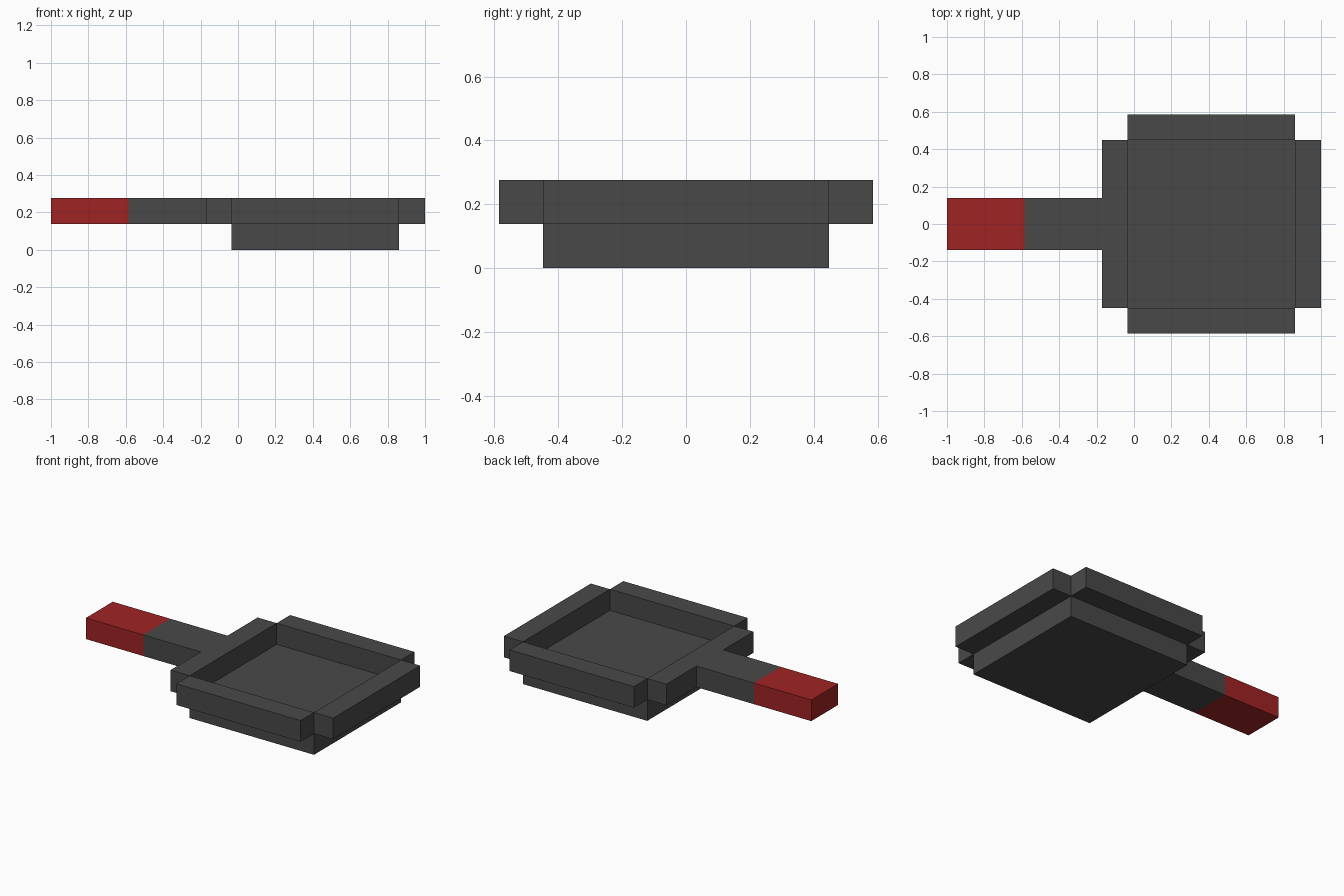
import bpy, bmesh
from mathutils import Vector

if "Cube" in bpy.data.objects:
    bpy.data.objects.remove(bpy.data.objects["Cube"], do_unlink=True)

U = 2 / 14.5          # wall thickness, the unit every part is built on
HALF = 3.25 * U       # half the width of the square pan
CX = 1 - U - HALF     # centre of the pan along x


def material(name, rgb):
    mat = bpy.data.materials.new(name)
    mat.use_nodes = True
    mat.diffuse_color = (*rgb, 1)
    mat.node_tree.nodes["Principled BSDF"].inputs["Base Color"].default_value = (*rgb, 1)
    return mat


iron = material("dark iron", (0.066, 0.066, 0.066))
red = material("red grip", (0.35, 0.0176, 0.0176))


def box(name, low, high, mat, open_sides=()):
    """Box between two corners; open_sides are directions of joined faces to leave out."""
    low, high = Vector(low), Vector(high)
    bm = bmesh.new()
    bmesh.ops.create_cube(bm, size=1)
    bm.normal_update()
    hidden = [f for f in bm.faces if any(f.normal.dot(Vector(d)) > 0.9 for d in open_sides)]
    bmesh.ops.delete(bm, geom=hidden, context="FACES")
    bmesh.ops.scale(bm, vec=high - low, verts=bm.verts)
    bmesh.ops.translate(bm, vec=(low + high) / 2, verts=bm.verts)
    mesh = bpy.data.meshes.new(name)
    bm.to_mesh(mesh)
    bm.free()
    mesh.materials.append(mat)
    obj = bpy.data.objects.new(name, mesh)
    bpy.context.collection.objects.link(obj)
    return obj


# Solid square base whose top is the cooking floor
box("pan_base", (CX - HALF, -HALF, 0), (CX + HALF, HALF, U), iron)

# Four raised walls just outside the base, leaving notched corners
for name, sx, sy in (("left", 1, 0), ("right", -1, 0), ("back", 0, 1), ("front", 0, -1)):
    mid = Vector((CX + sx * (HALF + U / 2), sy * (HALF + U / 2), 1.5 * U))
    half = Vector((U / 2 if sx else HALF, U / 2 if sy else HALF, U / 2))
    box(name + "_wall", mid - half, mid + half, iron)

# Handle shaft and coloured grip
box("handle_shaft", (-1 + 3 * U, -U, U), (-1 + 6 * U, U, 2 * U), iron, [(1, 0, 0), (-1, 0, 0)])
box("handle_grip", (-1, -U, U), (-1 + 3 * U, U, 2 * U), red, [(1, 0, 0)])
